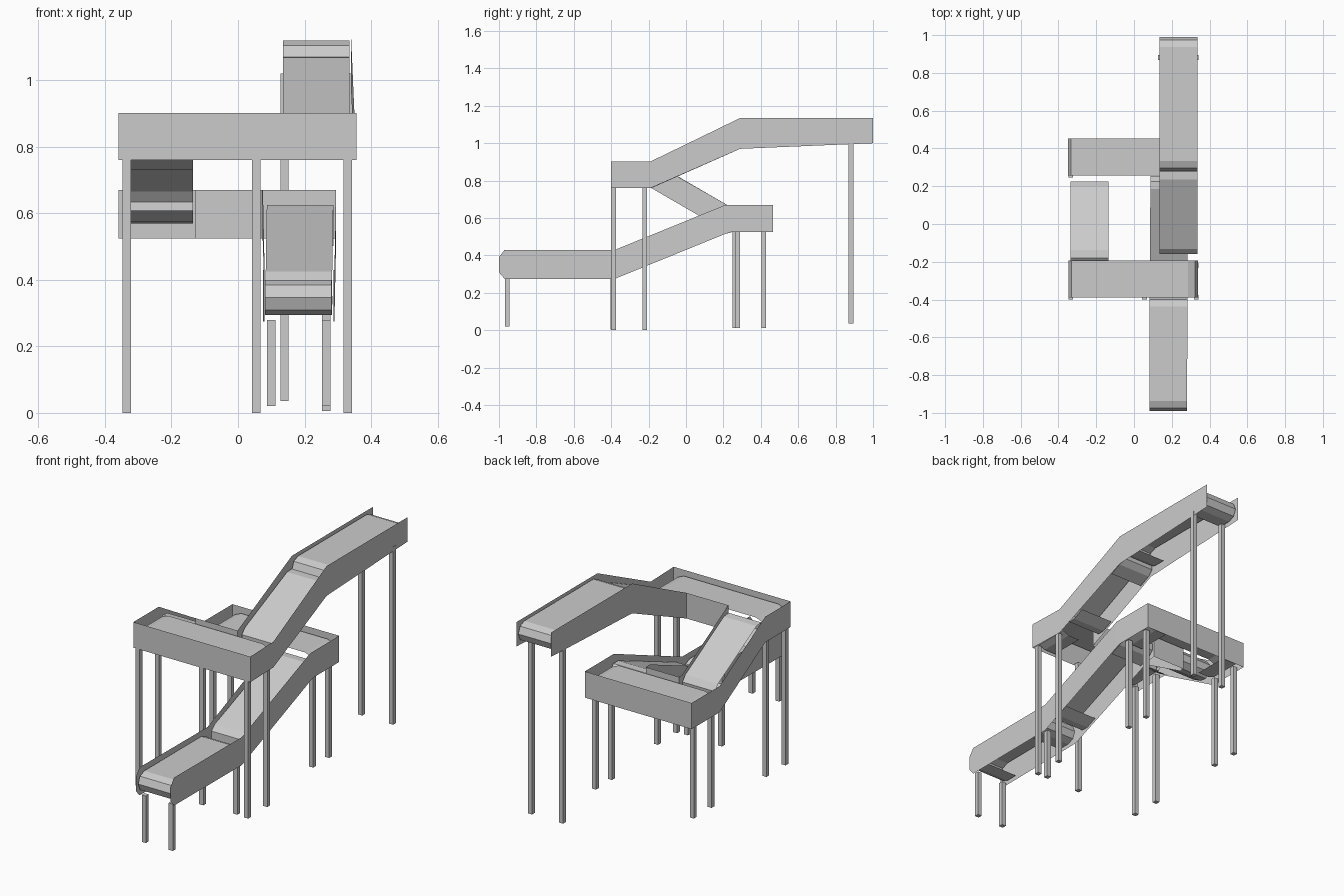
import bpy, math
from mathutils import Vector

if "Cube" in bpy.data.objects:
    bpy.data.objects.remove(bpy.data.objects["Cube"])


def make(name, verts, faces):
    me = bpy.data.meshes.new(name)
    me.from_pydata([tuple(v) for v in verts], [], faces)
    me.update()
    ob = bpy.data.objects.new(name, me)
    bpy.context.collection.objects.link(ob)
    return ob


def wall(name, cols):
    """Thin sheet wall through columns of (x, y, bottom z, top z)."""
    verts = []
    for x, y, lo, hi in cols:
        verts += [(x, y, lo), (x, y, hi)]
    faces = [(2*i, 2*i+2, 2*i+3, 2*i+1) for i in range(len(cols) - 1)]
    return make(name, verts, faces)


def belt(name, a, b, side, r=0.053, flap=0.07):
    """Belt sheet from a to b (top centreline), ends rolled under with a short flap."""
    a, b, side = Vector(a), Vector(b), Vector(side)
    d = (b - a).normalized()
    n = Vector((0, 0, 1)) - d * d.z
    n.normalize()
    prof = [a + d*(r + flap) - n*2*r]
    for i in range(5):
        t = math.pi * i / 4
        prof.append(a + d*(r - r*math.sin(t)) + n*(-r - r*math.cos(t)))
    for i in range(5):
        t = math.pi * i / 4
        prof.append(b - d*(r - r*math.sin(t)) + n*(-r + r*math.cos(t)))
    prof.append(b - d*(r + flap) - n*2*r)
    verts = []
    for p in prof:
        verts += [p - side, p + side]
    return make(name, verts, [(2*i, 2*i+1, 2*i+3, 2*i+2) for i in range(len(prof) - 1)])


def leg(x, y, z0, z1, w=0.0125):
    v = [(x + sx*w, y + sy*w, z) for z in (z0, z1)
         for sx, sy in ((-1, -1), (1, -1), (1, 1), (-1, 1))]
    f = [(3, 2, 1, 0), (4, 5, 6, 7)] + [(i, (i+1) % 4, (i+1) % 4 + 4, i+4) for i in range(4)]
    return make("support_leg", v, f)


# Outer side wall, continuous from the low end to the high end
wall("outer_side_wall", [
    (.287, -1, .31, .39), (.287, -.97, .275, .43), (.29, -.38, .275, .43),
    (.295, .21, .515, .67), (.295, .24, .525, .67), (.295, .465, .525, .67),
    (-.36, .465, .525, .67), (-.36, .22, .525, .67), (-.36, -.18, .76, .902),
    (-.36, -.402, .76, .902), (.357, -.402, .76, .902), (.35, -.19, .76, .902),
    (.34, .29, .97, 1.135), (.34, 1, 1.0, 1.135)])

# Inner side wall
wall("inner_side_wall", [
    (.075, -1, .31, .39), (.075, -.97, .275, .43), (.08, -.38, .275, .43),
    (.075, .21, .515, .67), (.072, .248, .525, .67), (-.13, .248, .525, .67),
    (-.13, .22, .525, .67), (-.13, -.185, .76, .902), (.127, -.185, .76, .902),
    (.127, .29, .97, 1.135), (.127, 1, 1.0, 1.135)])

# Conveyor belts
X, Y = (.1, 0, 0), (0, .098, 0)
belt("low_flat_belt", (.181, -.99, .40), (.183, -.385, .40), X)
belt("low_ramp_belt", (.183, -.37, .405), (.187, .235, .645), X)
belt("middle_belt", (-.35, .355, .64), (.285, .355, .64), Y)
belt("middle_ramp_belt", (-.235, .245, .64), (-.235, -.185, .885), X)
belt("high_belt", (-.347, -.291, .875), (.338, -.291, .875), Y)
belt("high_ramp_belt", (.235, -.18, .88), (.235, .285, 1.09), X)
belt("high_flat_belt", (.235, .28, 1.12), (.235, .99, 1.12), X)

# Support legs
for x in (.10, .265):
    leg(x, -.955, .02, .28)
leg(.265, -.39, .005, .28)
for x, y in ((-.335, -.388), (-.335, -.22), (.055, -.388), (.33, -.388), (.33, -.22)):
    leg(x, y, 0, .77)
for x, y in ((-.335, .26), (.265, .275), (-.335, .415), (.265, .415)):
    leg(x, y, .012, .535)
for x in (.14, .33):
    leg(x, .882, .035, 1.02)
